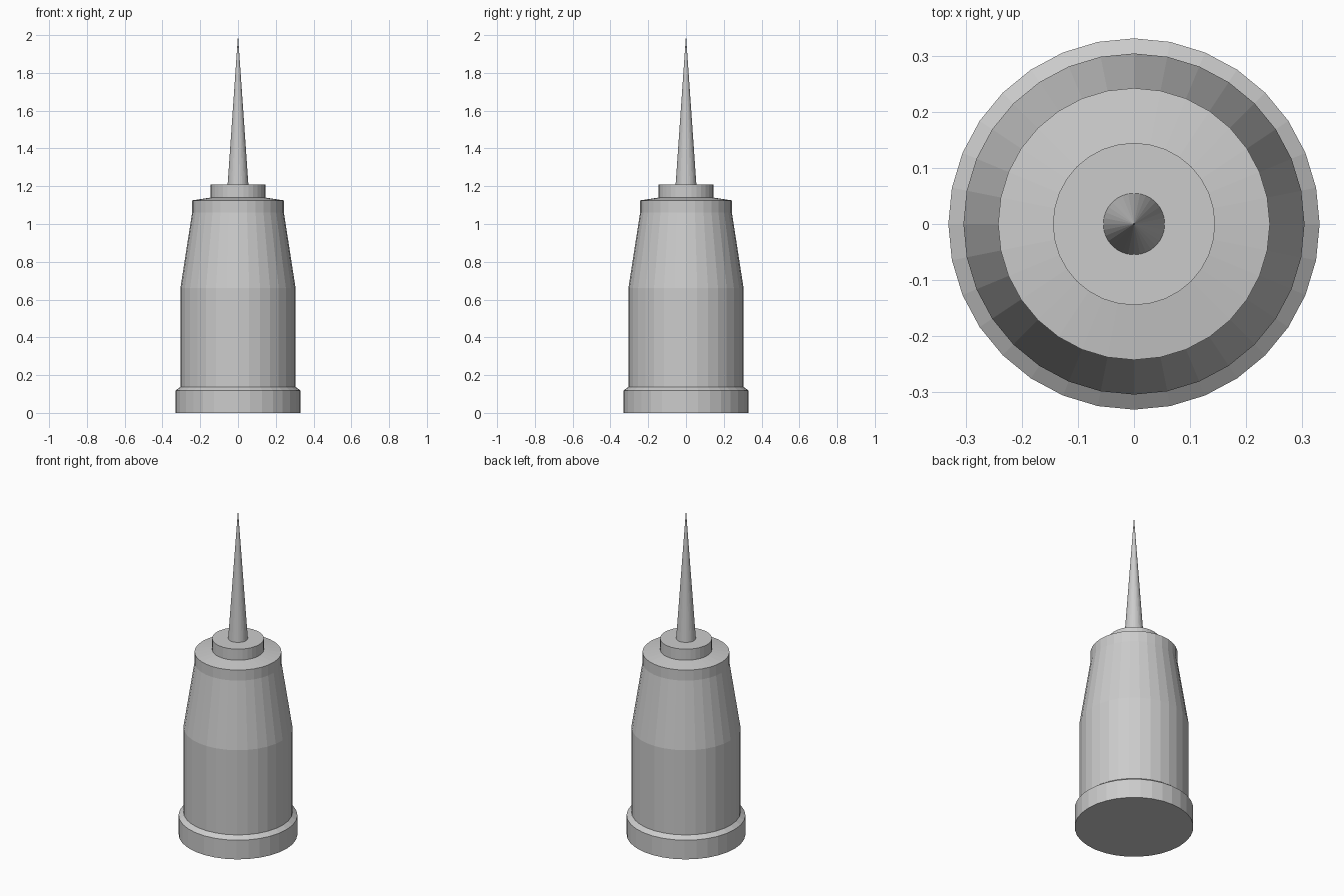
import bpy, bmesh
from math import cos, sin, tau

if "Cube" in bpy.data.objects:
    bpy.data.objects.remove(bpy.data.objects["Cube"])


def lathe(name, profile, sides=32):
    """Revolve (radius, z) points about z; a zero radius becomes a pole."""
    bm = bmesh.new()
    rings = []
    for r, z in profile:
        if r == 0:
            rings.append([bm.verts.new((0, 0, z))] * sides)
        else:
            rings.append([bm.verts.new((r * cos(tau * i / sides), r * sin(tau * i / sides), z))
                          for i in range(sides)])
    for a, b in zip(rings, rings[1:]):
        for i in range(sides):
            j = (i + 1) % sides
            bm.faces.new(list(dict.fromkeys((a[i], a[j], b[j], b[i]))))
    # close open ends
    for ring, (r, z) in ((rings[0][::-1], profile[0]), (rings[-1], profile[-1])):
        if r > 0:
            bm.faces.new(ring)
    bmesh.ops.recalc_face_normals(bm, faces=bm.faces)
    mesh = bpy.data.meshes.new(name)
    bm.to_mesh(mesh)
    bm.free()
    obj = bpy.data.objects.new(name, mesh)
    bpy.context.collection.objects.link(obj)
    return obj


# Body: chamfered foot rim, straight wall, tapered shoulder, collar, hub
lathe("body", [(0.332, 0), (0.332, 0.118), (0.305, 0.138), (0.305, 0.66),
               (0.243, 1.06), (0.243, 1.125), (0.145, 1.14), (0.145, 1.208)])

# Slender pointed spike on the hub
lathe("spike", [(0.055, 1.208), (0, 2.0)])
